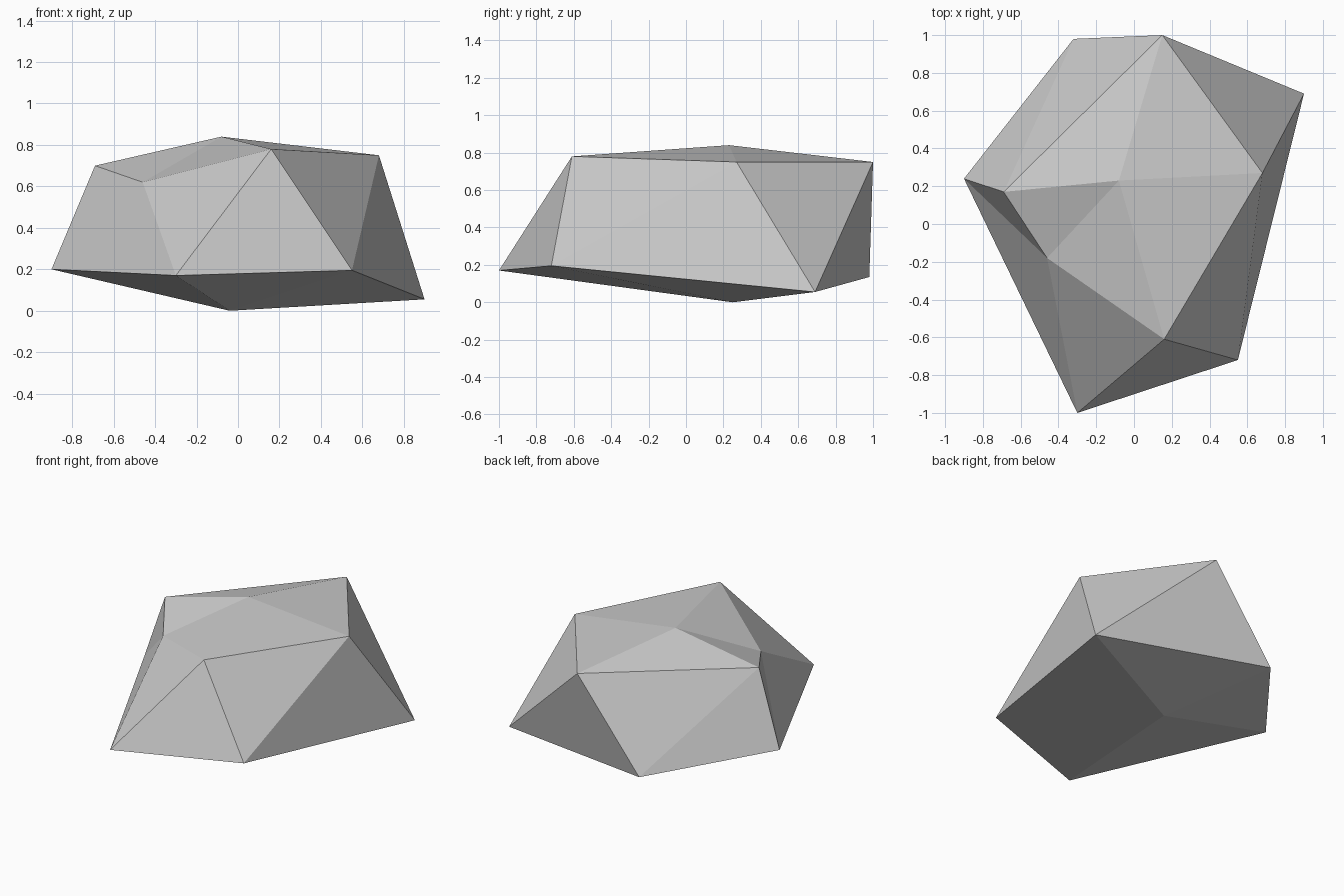
import bpy
import bmesh

default_cube = bpy.data.objects.get("Cube")
if default_cube:
    bpy.data.objects.remove(default_cube, do_unlink=True)


def flat_material(name, colour):
    material = bpy.data.materials.new(name)
    material.use_nodes = True
    material.diffuse_color = colour
    shader = next(n for n in material.node_tree.nodes if n.type == "BSDF_PRINCIPLED")
    shader.inputs["Base Color"].default_value = colour
    shader.inputs["Roughness"].default_value = 0.9
    return material


# Rock: a rough twenty-sided stone, with a peak, two staggered rings and a base point
peak = (-0.08, 0.23, 0.84)
base = (-0.04, 0.25, 0.0)
upper_ring = [
    (0.16, -0.61, 0.78),
    (0.68, 0.27, 0.75),
    (0.15, 1.0, 0.75),
    (-0.69, 0.17, 0.70),
    (-0.46, -0.18, 0.62),
]
lower_ring = [
    (-0.30, -1.0, 0.17),
    (0.55, -0.72, 0.195),
    (0.90, 0.69, 0.055),
    (-0.32, 0.98, 0.135),
    (-0.90, 0.24, 0.20),
]

bm = bmesh.new()
top = bm.verts.new(peak)
bottom = bm.verts.new(base)
upper = [bm.verts.new(point) for point in upper_ring]
lower = [bm.verts.new(point) for point in lower_ring]

# Each sector has a cap facet, two side facets and an underside facet
sectors = len(upper)
for i in range(sectors):
    following = (i + 1) % sectors
    bm.faces.new((top, upper[i], upper[following]))
    bm.faces.new((upper[i], lower[following], upper[following]))
    bm.faces.new((lower[i], lower[following], upper[i]))
    bm.faces.new((bottom, lower[following], lower[i]))

bmesh.ops.recalc_face_normals(bm, faces=bm.faces[:])
mesh = bpy.data.meshes.new("rock")
bm.to_mesh(mesh)
bm.free()

mesh.materials.append(flat_material("stone grey", (0.6, 0.6, 0.6, 1.0)))
rock = bpy.data.objects.new("rock", mesh)
bpy.context.collection.objects.link(rock)
